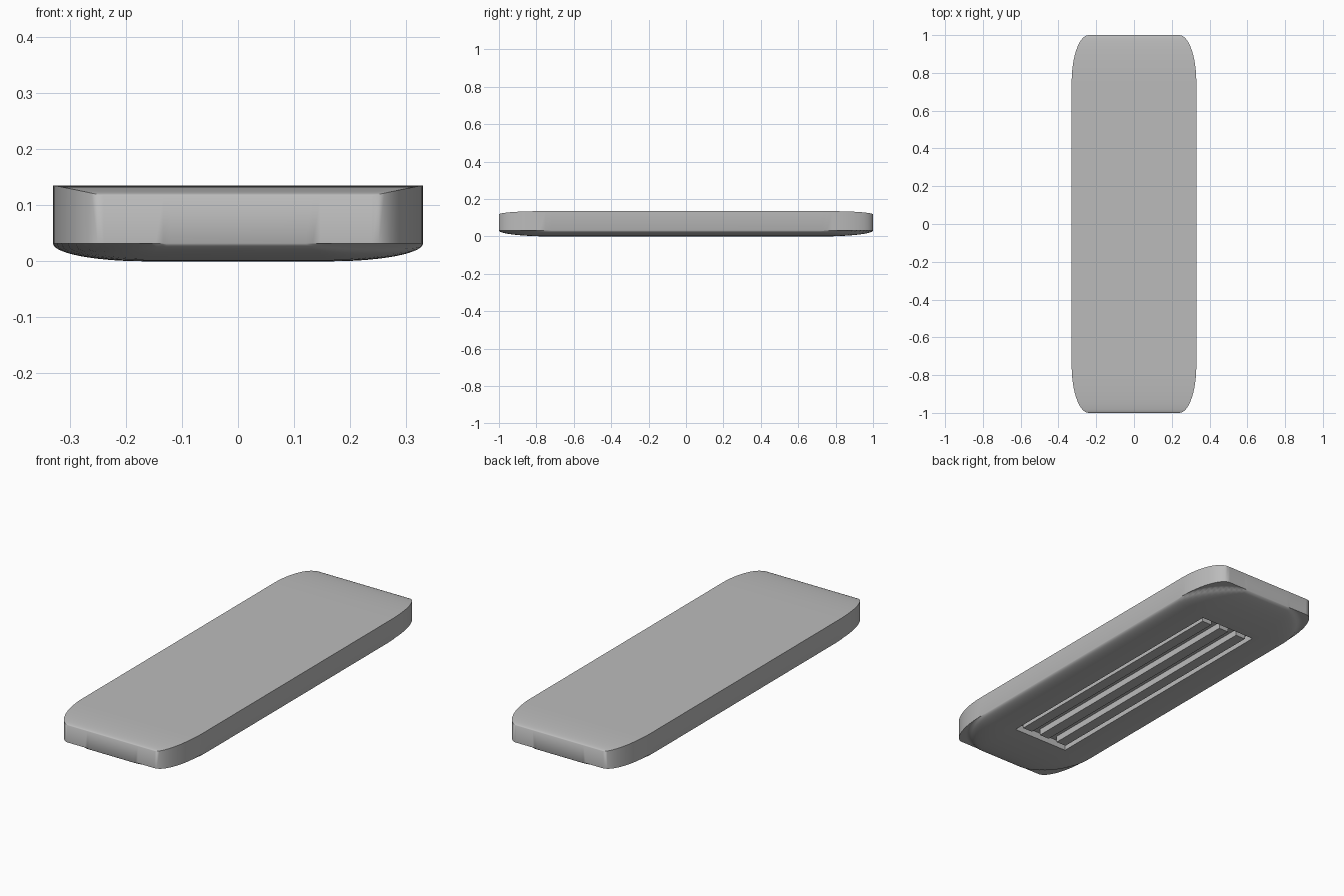
import bpy, bmesh, math

if "Cube" in bpy.data.objects:
    bpy.data.objects.remove(bpy.data.objects["Cube"])

HALF_W, TOP = 0.33, 0.135

grey = bpy.data.materials.new("plain grey")
grey.use_nodes = True
colour = (0.5, 0.5, 0.5, 1)
grey.diffuse_color = colour
grey.node_tree.nodes["Principled BSDF"].inputs["Base Color"].default_value = colour


def ramp(value, start, end):
    """0 to 1 from start to end, clamped."""
    return min(1.0, max(0.0, (abs(value) - start) / (end - start)))


def drop(t):
    """Quarter-ellipse fall-off, 0 to 1."""
    return 1 - math.sqrt(max(0.0, 1 - t * t))


def add_object(name, bm):
    bmesh.ops.recalc_face_normals(bm, faces=bm.faces)
    mesh = bpy.data.meshes.new(name)
    bm.to_mesh(mesh)
    bm.free()
    mesh.materials.append(grey)
    obj = bpy.data.objects.new(name, mesh)
    bpy.context.collection.objects.link(obj)
    return obj


def box(name, x, y, z, size):
    bm = bmesh.new()
    bmesh.ops.create_cube(bm, size=1)
    bmesh.ops.scale(bm, vec=size, verts=bm.verts)
    bmesh.ops.translate(bm, vec=(x, y, z), verts=bm.verts)
    return add_object(name, bm)


def half_width(y):
    return HALF_W - 0.09 * drop(ramp(y, 0.75, 1))


def bottom(u, y):
    return 0.032 * drop(min(1, math.hypot(ramp(u, 0.5, 1), ramp(y, 0.72, 1))))


def top(y):
    return TOP - 0.018 * drop(ramp(y, 0.78, 1))


# Body: cross-sections lofted along y, packed tighter towards the ends
STEPS = 14
curve = [math.sin(math.pi / 2 * i / STEPS) for i in range(STEPS + 1)]
ends = [0.72 + 0.28 * c for c in curve]
rows = [-y for y in reversed(ends)] + ends
sides = [0.5 + 0.5 * c for c in curve]
across = [-u for u in reversed(sides)] + sides

bm = bmesh.new()
rings = []
for y in rows:
    w = half_width(y)
    low = [bm.verts.new((u * w, y, bottom(u, y))) for u in across]
    high = [bm.verts.new((u * w, y, top(y))) for u in across]
    rings.append((low, high))
n = len(across)
for (low_a, high_a), (low_b, high_b) in zip(rings, rings[1:]):
    for a, b in ((low_a, low_b), (high_a, high_b)):
        for i in range(n - 1):
            bm.faces.new((a[i], a[i + 1], b[i + 1], b[i]))
    for i in (0, n - 1):
        bm.faces.new((low_a[i], low_b[i], high_b[i], high_a[i]))
for low, high in (rings[0], rings[-1]):
    for i in range(n - 1):
        bm.faces.new((low[i], low[i + 1], high[i + 1], high[i]))
body = add_object("body", bm)

# Rectangular recess in the underside
DEPTH = 0.035
cutter = box("recess_cutter", 0, 0, 0, (0.31, 1.4, 2 * DEPTH))
cut = body.modifiers.new("recess", 'BOOLEAN')
cut.operation = 'DIFFERENCE'
cut.solver = 'EXACT'
cut.object = cutter
bpy.context.view_layer.objects.active = body
bpy.ops.object.modifier_apply(modifier=cut.name)
bpy.data.objects.remove(cutter)

bpy.ops.object.select_all(action='DESELECT')
body.select_set(True)
bpy.ops.object.shade_smooth_by_angle(angle=math.radians(40))

# Three long ribs inside the recess
for side, x in (("right", -0.105), ("middle", 0), ("left", 0.105)):
    box(f"{side}_rib", x, 0, DEPTH / 2 + 0.003, (0.055, 1.34, DEPTH))
